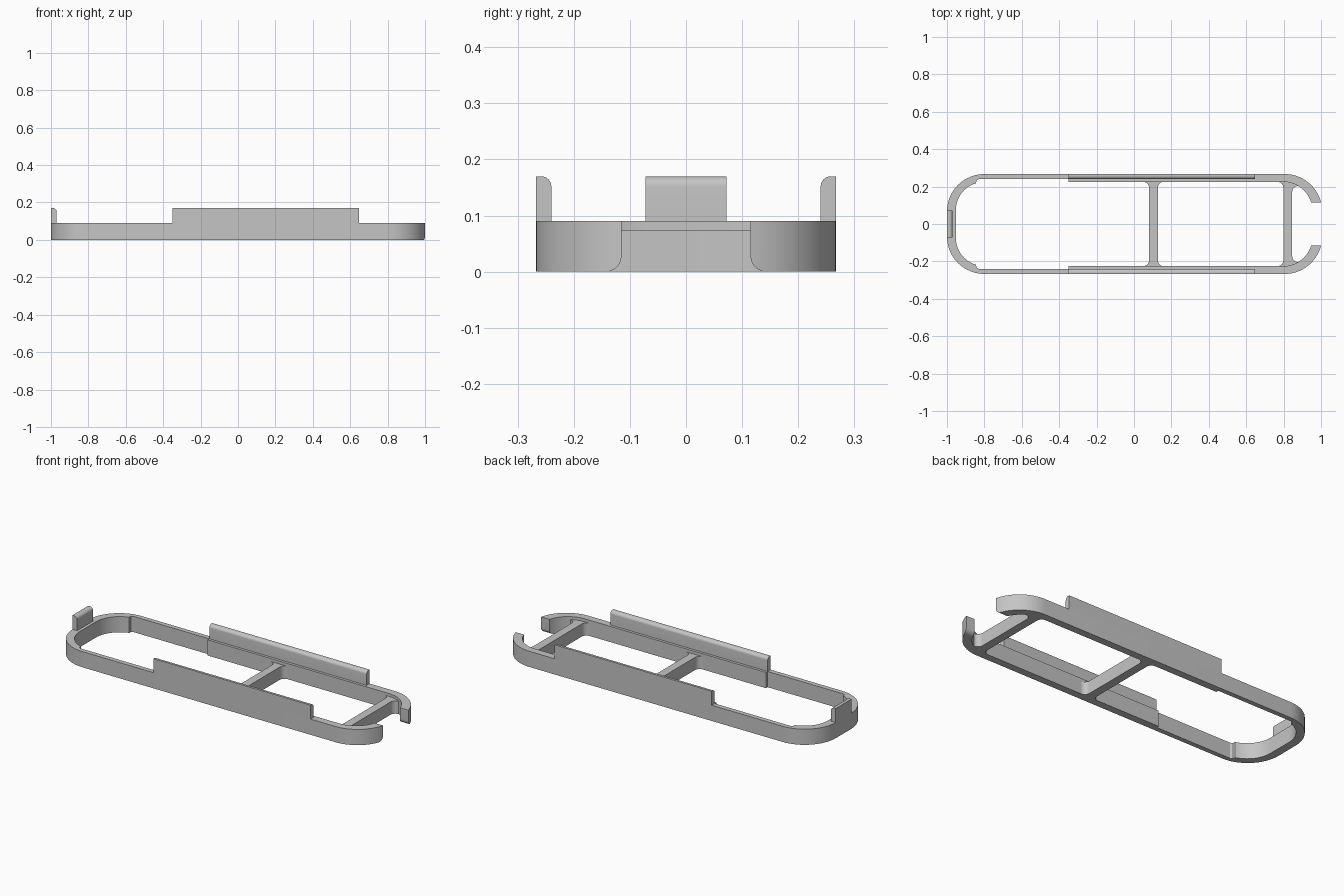
import bpy, bmesh
from math import sin, cos, asin, radians, degrees
from mathutils import Vector

if "Cube" in bpy.data.objects:
    bpy.data.objects.remove(bpy.data.objects["Cube"], do_unlink=True)

grey = bpy.data.materials.new("light grey")
grey.use_nodes = True
colour = (0.56, 0.56, 0.56, 1)
grey.diffuse_color = colour
grey.node_tree.nodes["Principled BSDF"].inputs["Base Color"].default_value = colour

HALF_W = 0.267    # half width of the frame
THIN_Y = 0.24     # inner face of the thin wall
THICK_Y = 0.225   # inner face of the thick wall
RIM_H = 0.09      # rim height
BAR_H = 0.073     # height of the cross bars
TAB_H = 0.17      # top of the upright tabs
TAB_X = (-0.35, 0.648)
R_OUT, R_IN = 0.2, 0.153
CY_OUT, CY_IN = HALF_W - R_OUT, THICK_Y - R_IN
LEFT_CX, RIGHT_CX = -0.8, 0.806
GAP = 0.115       # half width of the opening


def arc(cx, cy, r, a0, a1, n=16):
    return [(cx + r * cos(radians(a0 + (a1 - a0) * i / n)),
             cy + r * sin(radians(a0 + (a1 - a0) * i / n))) for i in range(n + 1)]


def smooth(ob):
    bpy.ops.object.select_all(action="DESELECT")
    ob.select_set(True)
    bpy.context.view_layer.objects.active = ob
    for mod in list(ob.modifiers):
        bpy.ops.object.modifier_apply(modifier=mod.name)
    bpy.ops.object.shade_smooth_by_angle(angle=radians(30))


def prism(name, outline, lo, hi, axis="z", mirror=False):
    """Extrude an outline along an axis; optionally mirror it across y = 0."""
    def place(p, d):
        return {"z": (p[0], p[1], d), "x": (d, p[0], p[1]), "y": (p[0], d, p[1])}[axis]
    bm = bmesh.new()
    face = bm.faces.new([bm.verts.new(place(p, lo)) for p in outline])
    grown = bmesh.ops.extrude_face_region(bm, geom=[face])["geom"]
    step = Vector(place((0, 0), hi - lo))
    bmesh.ops.translate(bm, vec=step, verts=[v for v in grown if isinstance(v, bmesh.types.BMVert)])
    bmesh.ops.recalc_face_normals(bm, faces=bm.faces)
    if mirror:  # open the seam so both halves weld
        seam = [f for f in bm.faces if all(abs(v.co.y) < 1e-5 for v in f.verts)]
        bmesh.ops.delete(bm, geom=seam, context="FACES")
    mesh = bpy.data.meshes.new(name)
    bm.to_mesh(mesh)
    bm.free()
    mesh.materials.append(grey)
    ob = bpy.data.objects.new(name, mesh)
    bpy.context.collection.objects.link(ob)
    if mirror:
        ob.modifiers.new("mirror", "MIRROR").use_axis = (False, True, False)
    smooth(ob)
    return ob


# Rim: half outline from the closed end round to the hook tip and back
tip_y = GAP - 0.04   # runs past the opening, which is cut below
tip_out = degrees(asin((tip_y - CY_OUT) / R_OUT))
tip_in = degrees(asin((tip_y - CY_IN) / R_IN))
outline = [(-1, 0)]
outline += arc(LEFT_CX, CY_OUT, R_OUT, 180, 90)
outline += arc(RIGHT_CX, CY_OUT, R_OUT, 90, tip_out)
outline += arc(-LEFT_CX, CY_IN, R_IN, tip_in, 90)
outline += [(TAB_X[0], THICK_Y), (TAB_X[0], THIN_Y)]
outline += [(-0.83, THIN_Y), (-0.842, 0.233)]
outline += arc(LEFT_CX, CY_IN, R_IN, 107, 180)
outline += [(LEFT_CX - R_IN, 0)]
rim = prism("rim", outline, 0, RIM_H, mirror=True)

# Opening at the right end, flared at the bottom to round the hook tips
flare = 0.028
side = [(GAP, 0.2)] + arc(GAP + flare, flare, flare, 180, 270, 8) + [(GAP + flare, -0.1)]
cutter = prism("opening_cutter", side + [(-y, z) for y, z in reversed(side)], 0.9, 1.1, axis="x")
cutter.hide_render = True
cut = rim.modifiers.new("opening", "BOOLEAN")
cut.operation, cut.solver, cut.object = "DIFFERENCE", "EXACT", cutter
smooth(rim)
bpy.data.objects.remove(cutter, do_unlink=True)


# Upright tab profile: straight outside, rounded inner top corner
def tab_profile(outer, inner):
    s = 1 if inner > outer else -1
    r = 0.018
    corner = arc(0, TAB_H - r, r, 90, 0, 8)
    return [(outer, RIM_H), (outer, TAB_H)] + \
           [(inner - s * r + s * u, z) for u, z in corner] + [(inner, RIM_H)]


for name, s in (("front_tab", -1), ("back_tab", 1)):
    prism(name, tab_profile(s * HALF_W, s * THIN_Y), *TAB_X, axis="x")
prism("end_tab", tab_profile(-1, -0.97), -0.072, 0.072, axis="y")


# Cross bars with filleted ends, each side meeting the wall at its own y
def cross_bar(name, cx, left_y, right_y, half=0.024, r=0.03):
    def edge(end_y):
        return [(half, 0)] + arc(half + r, end_y - r, r, 180, 90, 8) + [(half + r, THICK_Y + 0.01)]
    outline = edge(right_y) + [(-x, y) for x, y in reversed(edge(left_y))]
    prism(name, [(cx + x, y) for x, y in outline], 0, BAR_H, mirror=True)


cross_bar("middle_bar", 0.104, THICK_Y, THICK_Y)
cross_bar("end_bar", 0.822, THICK_Y, 0.203)
